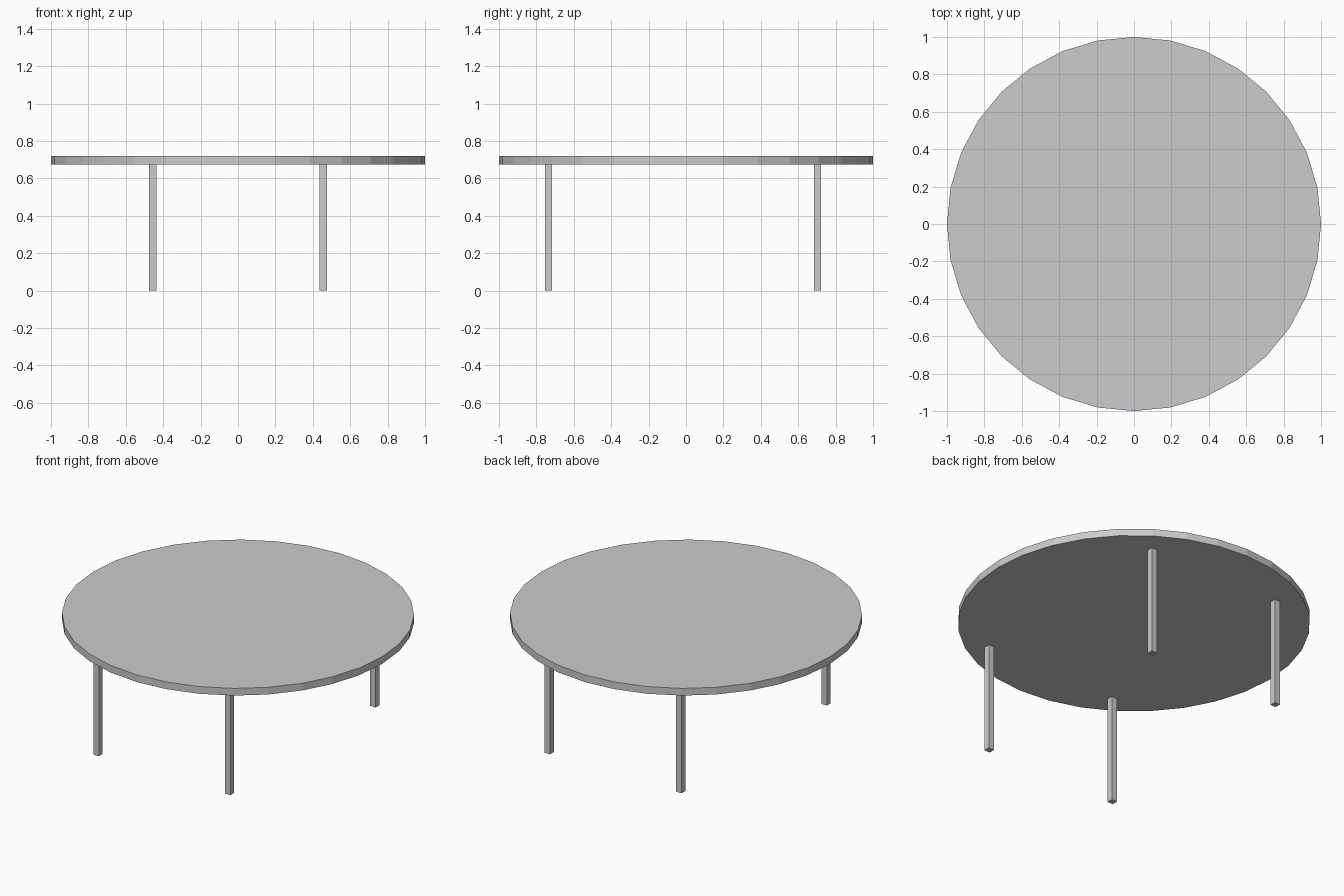
import bpy

if "Cube" in bpy.data.objects:
    bpy.data.objects.remove(bpy.data.objects["Cube"])

TOP_Z, UNDER_Z = 0.72, 0.675
LEG_W = 0.038

# round table top, 32 flat sides
bpy.ops.mesh.primitive_cylinder_add(vertices=32, radius=1.0, depth=TOP_Z - UNDER_Z,
                                    location=(0, 0, (TOP_Z + UNDER_Z) / 2))
bpy.context.object.name = "table_top"


# square leg from the floor to the underside of the top
def add_leg(name, x, y):
    bpy.ops.mesh.primitive_cube_add(size=1, location=(x, y, UNDER_Z / 2))
    leg = bpy.context.object
    leg.name = name
    leg.scale = (LEG_W, LEG_W, UNDER_Z)
    bpy.ops.object.transform_apply(location=False, rotation=False, scale=True)


# four legs, set slightly towards the front
for row, y in (("front", -0.735), ("back", 0.704)):
    for side, x in (("left", -0.456), ("right", 0.456)):
        add_leg(f"{row}_{side}_leg", x, y)
